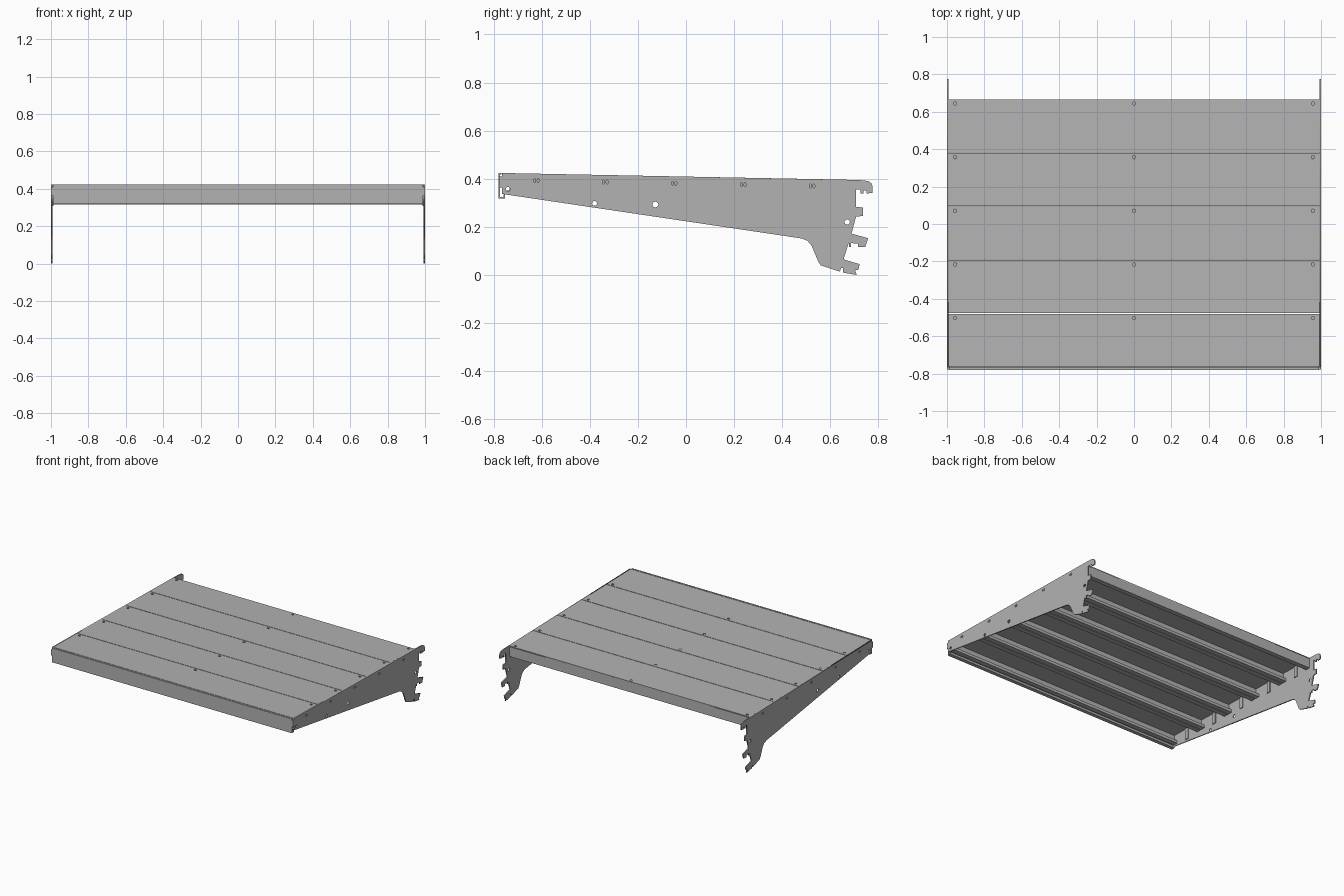
import bpy, bmesh, math
from mathutils import Matrix

if "Cube" in bpy.data.objects:
    bpy.data.objects.remove(bpy.data.objects["Cube"])

steel = bpy.data.materials.new("grey steel")
steel.use_nodes = True
GREY = (0.45, 0.45, 0.45, 1)
steel.diffuse_color = GREY
steel.node_tree.nodes["Principled BSDF"].inputs["Base Color"].default_value = GREY

FRONT, BACK, COUNT, T = -0.765, 0.668, 5, 0.006
PITCH = (BACK - FRONT) / COUNT
SLOPE = -0.0195
HALF = 0.992


def deck_z(y):
    return 0.424 + (y - FRONT) * SLOPE


def add_mesh(name, bm):
    bmesh.ops.recalc_face_normals(bm, faces=bm.faces)
    me = bpy.data.meshes.new(name)
    bm.to_mesh(me)
    bm.free()
    me.materials.append(steel)
    ob = bpy.data.objects.new(name, me)
    bpy.context.collection.objects.link(ob)
    return ob


def ring(cx, cy, rx, ry, n=16):
    return [(cx + rx * math.cos(2 * math.pi * i / n),
             cy + ry * math.sin(2 * math.pi * i / n)) for i in range(n)]


def plate(name, loops, thickness, matrix):
    """Flat plate: first loop is the outline, the others are holes."""
    cu = bpy.data.curves.new(name, "CURVE")
    cu.dimensions, cu.fill_mode, cu.extrude = "2D", "BOTH", thickness / 2
    for loop in loops:
        sp = cu.splines.new("POLY")
        sp.points.add(len(loop) - 1)
        for p, (u, v) in zip(sp.points, loop):
            p.co = (u, v, 0, 1)
        sp.use_cyclic_u = True
    tmp = bpy.data.objects.new(name + " outline", cu)
    bpy.context.collection.objects.link(tmp)
    bpy.context.view_layer.update()
    me = bpy.data.meshes.new_from_object(
        tmp.evaluated_get(bpy.context.evaluated_depsgraph_get()))
    bpy.data.objects.remove(tmp)
    bm = bmesh.new()
    bm.from_mesh(me)
    bpy.data.meshes.remove(me)
    bmesh.ops.remove_doubles(bm, verts=bm.verts, dist=1e-5)
    bm.transform(matrix)
    return add_mesh(name, bm)


def folded_sheet(name, path, half, thickness=T):
    """Sheet bent along a (y, z) path and running across the width."""
    bm = bmesh.new()
    rows = [[bm.verts.new((x, y, z)) for x in (-half, half)] for y, z in path]
    for a, b in zip(rows, rows[1:]):
        bm.faces.new((a[0], a[1], b[1], b[0]))
    ob = add_mesh(name, bm)
    mod = ob.modifiers.new("thickness", "SOLIDIFY")
    mod.thickness, mod.offset, mod.use_even_offset = thickness, 0, True
    return ob


def box(name, centre, size):
    bm = bmesh.new()
    bmesh.ops.create_cube(bm, size=1, matrix=Matrix.Translation(centre)
                          @ Matrix.Diagonal((*size, 1)))
    return add_mesh(name, bm)


# Side brackets: tapered plates with hooks at the back
bracket = [
    (FRONT, 0.424), (FRONT, 0.337), (0.48, 0.152), (0.505, 0.142),
    (0.522, 0.122), (0.55, 0.055), (0.56, 0.04), (0.64, 0.014),
    (0.645, 0.03), (0.652, 0.03), (0.652, 0.01), (0.71, 0.0),
    (0.703, 0.02), (0.717, 0.022), (0.722, 0.045), (0.655, 0.065),
    (0.677, 0.135), (0.677, 0.117), (0.685, 0.117), (0.685, 0.133),
    (0.715, 0.13), (0.715, 0.117), (0.745, 0.117), (0.757, 0.153),
    (0.688, 0.172), (0.707, 0.243), (0.735, 0.245), (0.735, 0.281),
    (0.707, 0.283), (0.707, 0.355), (0.725, 0.355), (0.725, 0.338),
    (0.737, 0.338), (0.737, 0.352), (0.75, 0.352), (0.75, 0.338),
    (0.775, 0.342), (0.775, 0.37), (0.77, 0.382), (0.757, 0.391), (0.717, 0.395)]
holes = [ring(y, z, r, r) for y, z, r in (
    (-0.74, 0.357, 0.009), (-0.38, 0.298, 0.01),
    (-0.127, 0.293, 0.012), (0.67, 0.22, 0.011))]
centres = [FRONT + PITCH * (i + 0.5) for i in range(COUNT)]
for y in centres:
    holes += [ring(y + d, deck_z(y) - 0.029, 0.004, 0.009, 10) for d in (-0.007, 0.007)]
for side, sx in (("right", -1), ("left", 1)):
    # local (u, v, w) -> world (w, u, v)
    m = Matrix(((0, 0, 1, sx * 0.996), (1, 0, 0, 0), (0, 1, 0, 0), (0, 0, 0, 1)))
    plate(f"{side}_bracket", [bracket] + holes, 0.008, m)

# Deck planks: perforated top with folded flanges and return lips
tilt = Matrix.Rotation(math.atan(SLOPE), 4, "X")
DEPTH, LIP, GAP = 0.07, 0.03, 0.002
for i, yc in enumerate(centres):
    h = PITCH / 2 - GAP
    outline = [(-HALF, -h), (HALF, -h), (HALF, h), (-HALF, h)]
    screw_holes = [ring(x, h - 0.022, 0.009, 0.009) for x in (-0.957, 0, 0.957)]
    plate(f"plank_{i + 1}_top", [outline] + screw_holes, T,
          Matrix.Translation((0, yc, deck_z(yc) - T / 2)) @ tilt)
    for end, s in (("front", -1), ("back", 1)):
        y = yc + s * (h - T / 2)
        z = deck_z(y) - T
        folded_sheet(f"plank_{i + 1}_{end}_flange",
                     [(y, z), (y, z - DEPTH), (y - s * LIP, z - DEPTH),
                      (y - s * LIP, z - DEPTH + 0.018)], HALF)
    # End tabs that fix the plank to the brackets
    for side, sx in (("right", -1), ("left", 1)):
        box(f"plank_{i + 1}_{side}_tab", (sx * 0.989, yc, deck_z(yc) - 0.048),
            (0.006, 0.03, 0.085))

# Front rail: shallow folded fascia
folded_sheet("front_rail", [(-0.767, 0.421), (-0.777, 0.421), (-0.777, 0.321),
                            (-0.755, 0.321), (-0.755, 0.335)], 0.99)
for side, sx in (("right", -1), ("left", 1)):
    box(f"front_rail_{side}_end", (sx * 0.993, -0.771, 0.387), (0.012, 0.012, 0.045))
